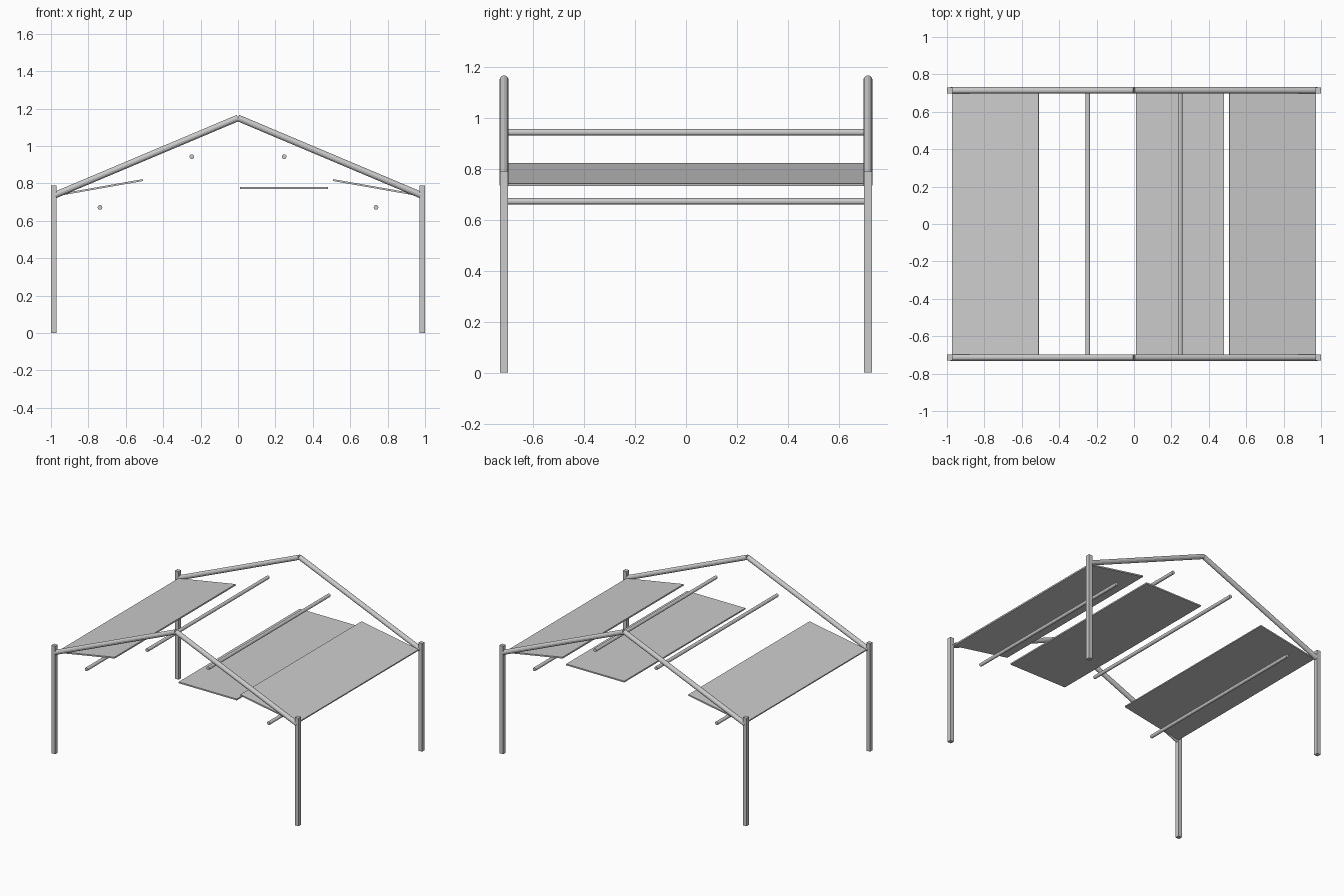
import bpy
from math import radians
from mathutils import Vector

if "Cube" in bpy.data.objects:
    bpy.data.objects.remove(bpy.data.objects["Cube"])

HALF_Y = 0.714      # y of posts and rafters
INNER_Y = 0.70      # half length of panels and purlins


def box(name, center, size, tilt=0.0):
    bpy.ops.mesh.primitive_cube_add(size=1, location=center)
    ob = bpy.context.object
    ob.name = name
    ob.scale = size
    bpy.ops.object.transform_apply(location=False, rotation=False, scale=True)
    ob.rotation_euler = (0, radians(tilt), 0)
    return ob


def tube(name, a, b, radius, sides):
    a, b = Vector(a), Vector(b)
    d = b - a
    bpy.ops.mesh.primitive_cylinder_add(
        vertices=sides, radius=radius, depth=d.length, location=(a + b) / 2,
        rotation=d.to_track_quat('Z', 'Y').to_euler())
    ob = bpy.context.object
    ob.name = name
    return ob


for sx, side in ((-1, "left"), (1, "right")):
    for sy, end in ((-1, "front"), (1, "back")):
        # square corner posts
        box(f"{end}_{side}_post", (sx * 0.985, sy * HALF_Y, 0.395), (0.03, 0.03, 0.79))
        # round sloping rafters meeting at the ridge
        tube(f"{end}_{side}_rafter", (sx * 0.98, sy * HALF_Y, 0.737),
             (0, sy * HALF_Y, 1.15), 0.0175, 12)
    # lengthwise rods
    for x, z, level in ((0.247, 0.943, "upper"), (0.738, 0.672, "lower")):
        tube(f"{level}_{side}_rod", (sx * x, -INNER_Y, z), (sx * x, INNER_Y, z), 0.0125, 12)
    # tilted outer panels
    box(f"{side}_panel", (sx * 0.74, 0, 0.777), (0.47, 2 * INNER_Y, 0.01), sx * 10)

# single level inner panel
box("inner_panel", (0.245, 0, 0.776), (0.47, 2 * INNER_Y, 0.01))
